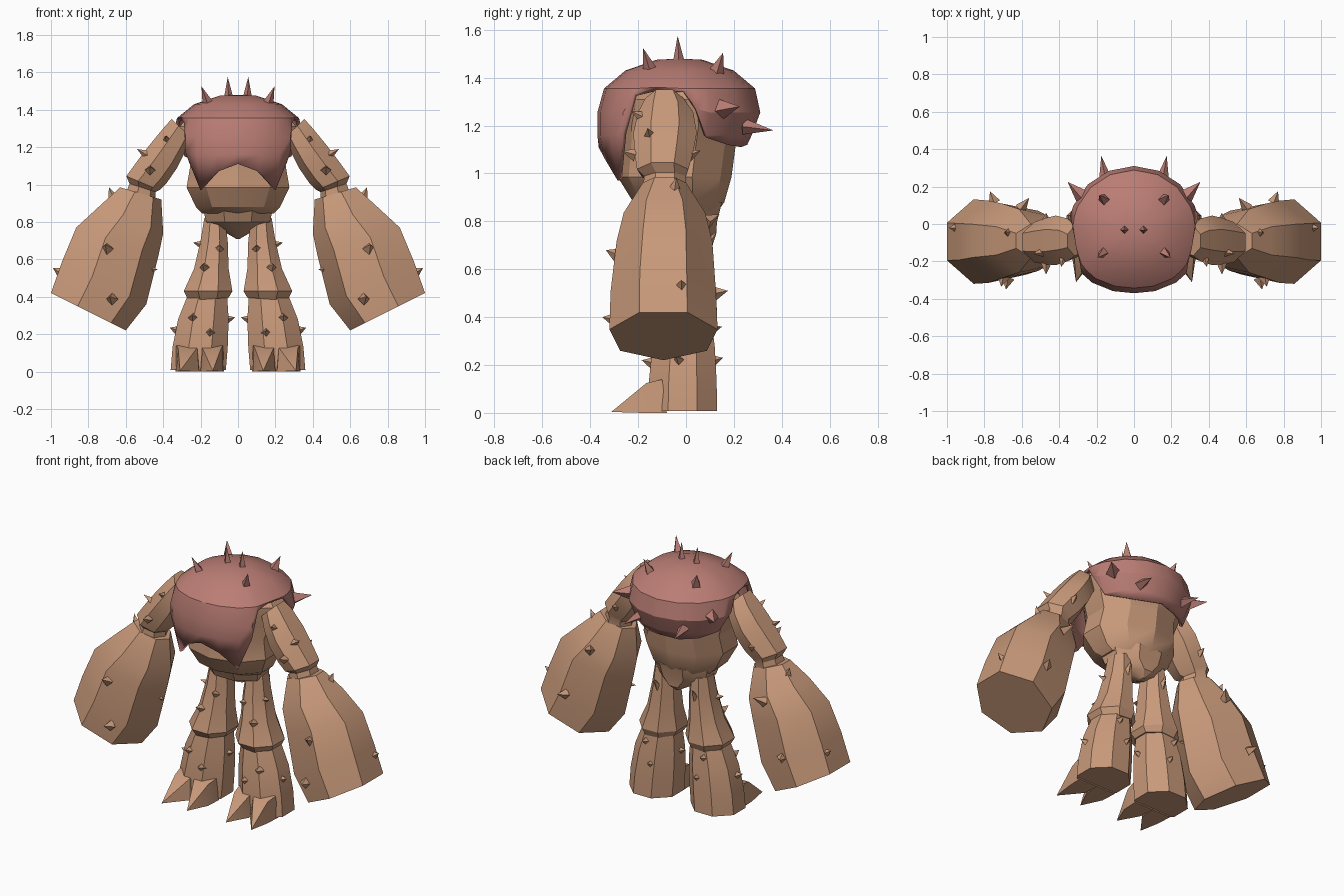
import bpy, bmesh, math
from mathutils import Vector

if "Cube" in bpy.data.objects:
    bpy.data.objects.remove(bpy.data.objects["Cube"])


def material(name, rgb):
    m = bpy.data.materials.new(name)
    m.diffuse_color = (*rgb, 1)
    m.use_nodes = True
    m.node_tree.nodes["Principled BSDF"].inputs["Base Color"].default_value = m.diffuse_color
    return m


TAN = material("tan_hide", (0.58, 0.32, 0.195))
RED = material("red_shell", (0.49, 0.205, 0.175))


def finish(name, bm, mat, angle=28):
    bmesh.ops.remove_doubles(bm, verts=bm.verts, dist=0.0005)
    bmesh.ops.recalc_face_normals(bm, faces=bm.faces)
    me = bpy.data.meshes.new(name)
    bm.to_mesh(me)
    bm.free()
    me.materials.append(mat)
    ob = bpy.data.objects.new(name, me)
    bpy.context.collection.objects.link(ob)
    bpy.ops.object.select_all(action='DESELECT')
    ob.select_set(True)
    bpy.context.view_layer.objects.active = ob
    bpy.ops.object.shade_smooth_by_angle(angle=math.radians(angle))
    return ob


def loft(name, rings, n, mat=TAN, s=1):
    """Each ring: outer x, outer z, inner x, inner z, front y, back y."""
    bm = bmesh.new()
    angs = [(k + .5) * math.tau / n for k in range(n)]
    hi, lo = max(map(math.cos, angs)), min(map(math.cos, angs))
    sm = max(map(math.sin, angs))
    loops = []
    for ox, oz, ix, iz, y0, y1 in rings:
        loop = []
        for a in angs:
            t = (hi - math.cos(a)) / (hi - lo)
            y = (y0 + y1) / 2 + (y1 - y0) / 2 * math.sin(a) / sm
            loop.append(bm.verts.new((s * (ox + (ix - ox) * t), y, oz + (iz - oz) * t)))
        loops.append(loop)
    for a, b in zip(loops, loops[1:]):
        for k in range(n):
            j = (k + 1) % n
            bm.faces.new((a[k], a[j], b[j], b[k]))
    bm.faces.new(loops[0])
    bm.faces.new(loops[-1])
    return finish(name, bm, mat)


def spikes(name, items, mat, s):
    """Four-sided thorns, each given as base point, tip point, radius."""
    bm = bmesh.new()
    for base, tip, r in items:
        b, t = Vector(base), Vector(tip)
        d = (t - b).normalized()
        u = d.orthogonal().normalized()
        v = d.cross(u)
        b = b - d * 0.01
        ring = [b + r * (u * math.cos(k * math.pi / 2 + .8) + v * math.sin(k * math.pi / 2 + .8))
                for k in range(4)]
        vs = [bm.verts.new((s * p.x, p.y, p.z)) for p in ring + [t]]
        for k in range(4):
            bm.faces.new((vs[k], vs[(k + 1) % 4], vs[4]))
        bm.faces.new(vs[:4])
    return finish(name, bm, mat)


def sym(x, z, y0, y1):
    return (x, z, -x, z, y0, y1)


# torso and pelvis
loft("torso", [sym(.19, .845, -.15, .135), sym(.225, .88, -.22, .16), sym(.275, .985, -.285, .19),
               sym(.255, 1.10, -.275, .205), sym(.29, 1.20, -.275, .225), sym(.31, 1.31, -.25, .20),
               sym(.25, 1.39, -.18, .14)], 10)
loft("pelvis", [sym(.19, .88, -.17, .15), sym(.17, .80, -.13, .13),
                sym(.07, .745, -.03, .125), sym(.01, .71, .04, .09)], 8)

# shell: dome columns clamped to a lower rim that varies around the body
half = [(90, 1.12), (67, 1.11), (45, 1.12), (22, 1.15), (12, 1.27), (3, 1.345), (-18, 1.36),
        (-34, 1.33), (-41, 1.17), (-53, .97), (-72, 1.07), (-90, 1.11)]
columns = half + [(180 - a, z) for a, z in half[-2:0:-1]]
profile = [(0, 1.48), (.28, 1.475), (.66, 1.43), (.92, 1.355), (1, 1.255), (1, 1.16), (.94, .96)]


def radius_at(z):
    for (r0, z0), (r1, z1) in zip(profile, profile[1:]):
        if z >= z1:
            return r0 + (r1 - r0) * (z0 - z) / (z0 - z1)
    return profile[-1][0]


bm = bmesh.new()
grid = []
for deg, rim in columns:
    a = math.radians(deg)
    col = []
    for _, z in profile:
        z = max(z, rim)
        r = .343 * radius_at(z)
        if math.sin(a) > .1:
            r *= 1 - 1.1 * max(0, 1.27 - z)
        elif z > 1.1:
            r *= 1 + .05 * math.sin(2 * a) ** 2
        col.append(bm.verts.new((1.035 * r * math.cos(a), r * math.sin(a) - .027, z)))
    grid.append(col)
for a, b in zip(grid, grid[1:] + grid[:1]):
    for k in range(len(profile) - 1):
        bm.faces.new((a[k], a[k + 1], b[k + 1], b[k]))
shell = finish("shell", bm, RED, 30)
mod = shell.modifiers.new("thickness", 'SOLIDIFY')
mod.thickness = .02
mod.offset = -1

shell_thorns = [((.05, -.03, 1.46), (.055, -.035, 1.575), .028),
                ((.155, -.145, 1.415), (.195, -.18, 1.525), .038),
                ((.15, .12, 1.40), (.185, .155, 1.505), .046),
                ((.285, .155, 1.27), (.355, .225, 1.28), .042),
                ((.155, .25, 1.195), (.175, .365, 1.18), .034)]
arm_thorns = [((.70, -.29, .66), (.71, -.335, .68), .034), ((.675, -.30, .39), (.685, -.35, .40), .034),
              ((.665, -.05, .92), (.69, -.04, .985), .036), ((.95, -.02, .53), (.99, -.02, .555), .032),
              ((.48, -.10, .55), (.43, -.12, .545), .03), ((.60, .09, .80), (.56, .14, .83), .032),
              ((.75, .125, .50), (.77, .175, .51), .032),
              ((.47, -.22, 1.08), (.47, -.27, 1.095), .028), ((.47, .02, 1.08), (.47, .06, 1.095), .028),
              ((.49, -.15, 1.16), (.54, -.16, 1.19), .028), ((.38, -.19, 1.24), (.39, -.23, 1.26), .024)]
leg_thorns = [((.18, -.11, .56), (.19, -.15, .575), .028), ((.10, -.085, .66), (.095, -.12, .675), .026),
              ((.24, -.135, .29), (.245, -.175, .30), .028), ((.15, -.145, .21), (.15, -.185, .22), .028),
              ((.20, -.02, .68), (.24, -.03, .69), .024), ((.325, -.03, .22), (.365, -.04, .235), .03),
              ((.055, -.02, .28), (.015, -.02, .29), .026), ((.20, .11, .35), (.20, .15, .36), .026),
              ((.16, .12, .22), (.16, .155, .23), .026), ((.13, .09, .70), (.13, .13, .76), .024)]

for s, side in ((1, "right"), (-1, "left")):
    # arms
    loft(side + "_upper_arm",
         [(.355, 1.35, .25, 1.25, -.17, -.01), (.40, 1.30, .28, 1.18, -.20, .03),
          (.47, 1.215, .325, 1.09, -.22, .045), (.535, 1.13, .38, 1.01, -.215, .03),
          (.597, 1.045, .42, .97, -.205, .01), (.58, 1.005, .44, .96, -.175, .0),
          (.60, .95, .44, .90, -.18, .0)], 7, s=s)
    loft(side + "_forearm",
         [(.63, .985, .41, .92, -.18, .0), (.735, .89, .40, .74, -.26, .08),
          (.865, .77, .425, .62, -.29, .11), (.94, .59, .49, .36, -.315, .125),
          (1.0, .42, .60, .22, -.32, .132)], 7, s=s)
    spikes(side + "_arm_thorns", arm_thorns, TAN, s)
    # legs
    loft(side + "_upper_leg",
         [(.18, .82, .07, .82, -.06, .09), (.20, .70, .055, .70, -.08, .10),
          (.235, .55, .05, .55, -.11, .11), (.29, .43, .03, .43, -.15, .13),
          (.265, .38, .05, .395, -.12, .11)], 8, s=s)
    loft(side + "_lower_leg",
         [(.26, .43, .06, .43, -.11, .10), (.32, .28, .05, .28, -.14, .12),
          (.35, .13, .055, .13, -.155, .128), (.36, .008, .065, .008, -.16, .13)], 8, s=s)
    spikes(side + "_leg_thorns", leg_thorns, TAN, s)
    # claws: wedge toes with a single low tip
    for label, x, tx in (("inner", .14, .135), ("outer", .27, .31)):
        bm = bmesh.new()
        pts = [(x - .065, -.08, 0), (x + .065, -.08, 0), (x + .06, -.10, .14), (x - .06, -.10, .14),
               (x - .06, -.18, 0), (x + .06, -.18, 0), (x + .05, -.165, .125),
               (x - .05, -.165, .125), (tx, -.312, .004)]
        v = [bm.verts.new((s * px, py, pz)) for px, py, pz in pts]
        for f in ((0, 1, 2, 3), (0, 1, 5, 4), (1, 2, 6, 5), (2, 3, 7, 6), (3, 0, 4, 7),
                  (4, 5, 8), (5, 6, 8), (6, 7, 8), (7, 4, 8)):
            bm.faces.new([v[i] for i in f])
        finish(f"{side}_{label}_claw", bm, TAN)
    spikes(side + "_shell_thorns", shell_thorns, RED, s)
